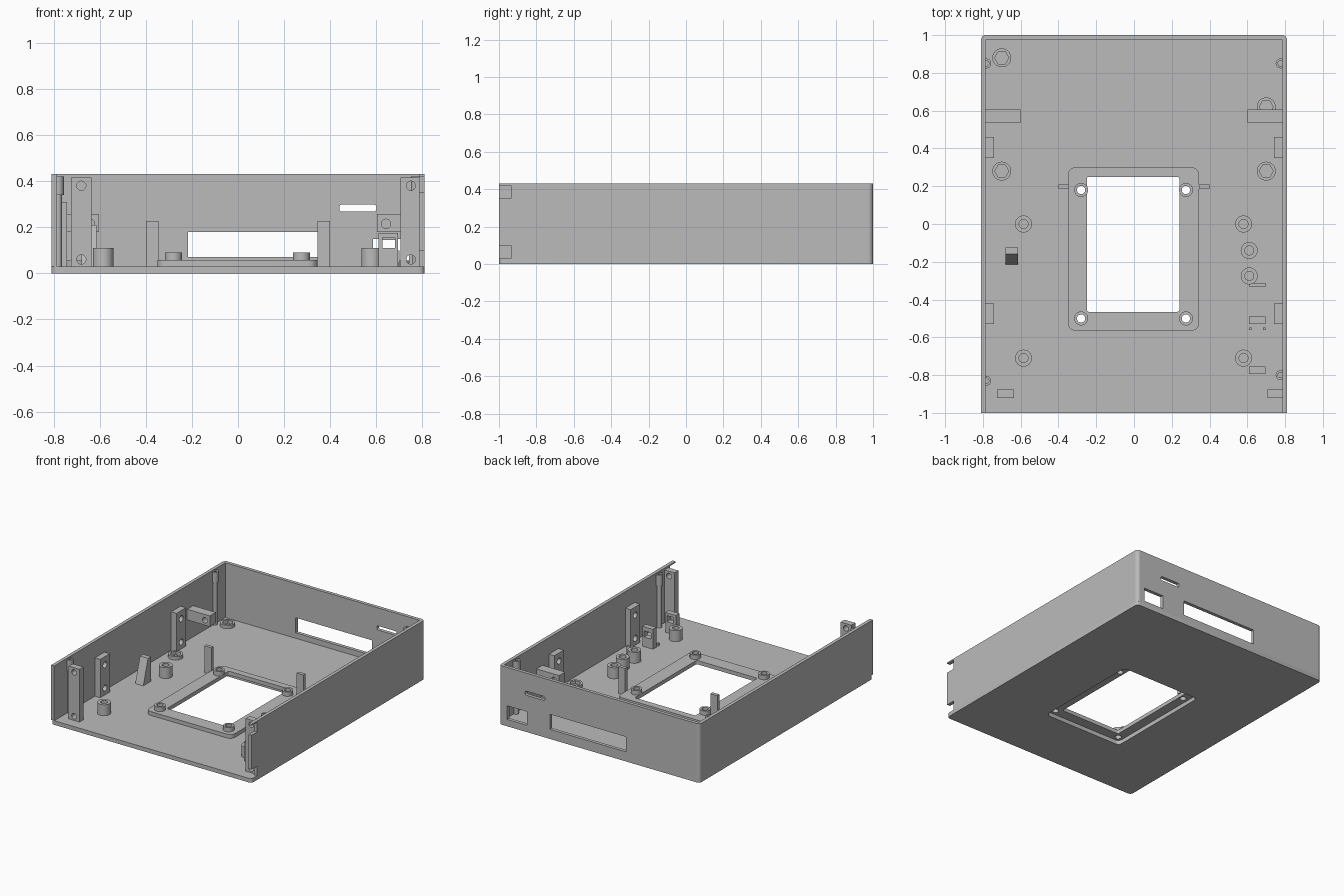
import bpy, bmesh, math
from mathutils import Matrix

cube = bpy.data.objects.get("Cube")
if cube:
    bpy.data.objects.remove(cube, do_unlink=True)

GREY = (0.5, 0.5, 0.5, 1)
mat = bpy.data.materials.new("plain grey plastic")
mat.use_nodes = True
mat.diffuse_color = GREY
bsdf = next(n for n in mat.node_tree.nodes if n.type == 'BSDF_PRINCIPLED')
bsdf.inputs["Base Color"].default_value = GREY

# Profile plane and extrusion direction for each axis
AXES = {
    'z': Matrix.Identity(4),
    'y': Matrix(((1, 0, 0, 0), (0, 0, 1, 0), (0, 1, 0, 0), (0, 0, 0, 1))),
    'x': Matrix(((0, 0, 1, 0), (1, 0, 0, 0), (0, 1, 0, 0), (0, 0, 0, 1))),
}


def circle(u, v, r, n=24):
    return [(u + r * math.cos(2 * math.pi * i / n), v + r * math.sin(2 * math.pi * i / n))
            for i in range(n)]


def rect(u0, u1, v0, v1, r=0, steps=5):
    if not r:
        return [(u0, v0), (u1, v0), (u1, v1), (u0, v1)]
    pts = []
    corners = [(u1 - r, v1 - r), (u0 + r, v1 - r), (u0 + r, v0 + r), (u1 - r, v0 + r)]
    for k, (cu, cv) in enumerate(corners):
        for i in range(steps + 1):
            a = math.pi / 2 * (k + i / steps)
            pts.append((cu + r * math.cos(a), cv + r * math.sin(a)))
    return pts


def extrude(name, loops, lo, hi, axis='z'):
    """Extrude an outline, with any further loops as holes, from lo to hi along an axis."""
    curve = bpy.data.curves.new(name, 'CURVE')
    curve.dimensions = '2D'
    curve.fill_mode = 'BOTH'
    curve.extrude = (hi - lo) / 2
    for loop in loops:
        spline = curve.splines.new('POLY')
        spline.points.add(len(loop) - 1)
        for p, (u, v) in zip(spline.points, loop):
            p.co = (u, v, 0, 1)
        spline.use_cyclic_u = True
    helper = bpy.data.objects.new(name + " outline", curve)
    bpy.context.collection.objects.link(helper)
    bpy.context.view_layer.update()
    mesh = bpy.data.meshes.new_from_object(
        helper.evaluated_get(bpy.context.evaluated_depsgraph_get()))
    bpy.data.objects.remove(helper, do_unlink=True)
    bm = bmesh.new()
    bm.from_mesh(mesh)
    bmesh.ops.remove_doubles(bm, verts=bm.verts, dist=0.0001)
    bmesh.ops.transform(bm, verts=bm.verts,
                        matrix=AXES[axis] @ Matrix.Translation((0, 0, (lo + hi) / 2)))
    bmesh.ops.recalc_face_normals(bm, faces=bm.faces)
    bm.to_mesh(mesh)
    bm.free()
    mesh.materials.clear()
    mesh.materials.append(mat)
    obj = bpy.data.objects.new(name, mesh)
    bpy.context.collection.objects.link(obj)
    bpy.ops.object.select_all(action='DESELECT')
    obj.select_set(True)
    bpy.context.view_layer.objects.active = obj
    bpy.ops.object.shade_smooth_by_angle(angle=math.radians(32))
    return obj


W, D, H = 0.81, 1.0, 0.43     # half width, half depth, height
T, F = 0.025, 0.03            # wall and floor thickness

# Floor with the recess under the raised frame
extrude("floor", [rect(-W, W, -D, D, T), rect(-0.32, 0.32, -0.54, 0.28, 0.03)], 0, F)

# Raised frame around the opening, with screw bosses
bosses = [(x, y) for x in (-0.28, 0.275) for y in (0.18, -0.5)]
extrude("raised_frame", [rect(-0.35, 0.345, -0.565, 0.3, 0.04),
                         rect(-0.25, 0.24, -0.465, 0.25, 0.012)]
        + [circle(x, y, 0.022) for x, y in bosses], F, 0.058)
for x, y in bosses:
    extrude("frame_boss", [circle(x, y, 0.037), circle(x, y, 0.022)], 0.058, 0.09)

# Side walls: plain on one side, notched at the front edge on the other
extrude("plain_side_wall", [rect(-D, D - T, F, H)], -W, -W + T, 'x')
n = -D + 0.065
extrude("notched_side_wall", [[
    (-D, 0.1), (n, 0.1), (n, F), (D - T, F), (D - T, H), (-D, H),
    (-D, 0.42), (n, 0.42), (n, 0.35), (-D, 0.35)]], W - T, W, 'x')

# Back wall with its openings, and the rounded corners beside it
extrude("back_wall", [rect(-W + T, W - T, F, H), rect(-0.217, 0.4, 0.07, 0.18),
                      rect(0.585, 0.745, 0.05, 0.15), rect(0.44, 0.6, 0.268, 0.298, 0.01)],
        D - T, D, 'y')
for s in (-1, 1):
    cx, cy = s * (W - T), D - T
    arc = [(cx + s * T * math.cos(a), cy + T * math.sin(a))
           for a in (math.pi / 2 * i / 6 for i in range(7))]
    extrude("back_corner", [[(cx, cy)] + arc], F, H)

# Round board standoffs
for x, y in [(-0.585, 0), (0.58, 0), (-0.585, -0.71), (0.58, -0.71), (0.61, -0.14), (0.61, -0.275)]:
    extrude("standoff", [circle(x, y, 0.045), circle(x, y, 0.024)], F, 0.11)

# Low rings with hexagonal nut seats
for x, y in [(-0.7, 0.88), (-0.7, 0.28), (0.7, 0.28), (0.7, 0.62)]:
    extrude("nut_seat", [circle(x, y, 0.05), circle(x, y, 0.037, 6)], F, 0.055)

# Lid screw columns against the side walls
for x, y in [(-0.782, 0.85), (0.776, 0.85), (-0.782, -0.83), (0.776, -0.8)]:
    extrude("column_shaft", [circle(x, y, 0.018)], F, 0.34)
    extrude("column_head", [circle(x, y, 0.026), circle(x, y, 0.014)], 0.34, 0.42)

for s in (-1, 1):
    # Upright blocks on the side walls, drilled sideways
    for y in (0.405, -0.475):
        extrude("wall_block", [rect(y - 0.055, y + 0.055, F, 0.31),
                               circle(y, 0.08, 0.022), circle(y, 0.25, 0.022)],
                *sorted((s * 0.742, s * (W - T))), 'x')
    # Horizontal arms with a screw hole
    extrude("side_arm", [rect(*sorted((s * 0.602, s * (W - T))), 0.18, 0.258),
                         circle(s * 0.642, 0.215, 0.02)], 0.535, 0.605, 'y')
    # Posts beside the frame
    extrude("frame_post", [rect(*sorted((s * 0.345, s * 0.4)), F, 0.228)], 0.185, 0.21, 'y')

# Tall front panel brackets
for x in (-0.68, 0.75):
    extrude("front_bracket", [rect(x - 0.044, x + 0.044, F, 0.415),
                              circle(x, 0.06, 0.02), circle(x, 0.38, 0.02)],
            -0.92, -0.875, 'y')

# Small slotted brackets and a thin stop plate
for y, z in [(-0.775, 0.11), (-0.51, 0.1)]:
    extrude("slotted_bracket", [rect(0.61, 0.695, F, 0.175), rect(0.628, 0.682, z, z + 0.045)],
            y - 0.02, y + 0.02, 'y')
extrude("stop_plate", [rect(0.61, 0.7, F, 0.1)], -0.33, -0.315, 'y')
for x in (0.615, 0.69):
    extrude("locating_pin", [rect(x - 0.007, x + 0.007, -0.562, -0.548)], F, 0.05)

# Sloped support
extrude("sloped_support", [[(-0.215, F), (-0.125, F), (-0.125, 0.21), (-0.16, 0.21)]],
        -0.68, -0.615, 'x')
